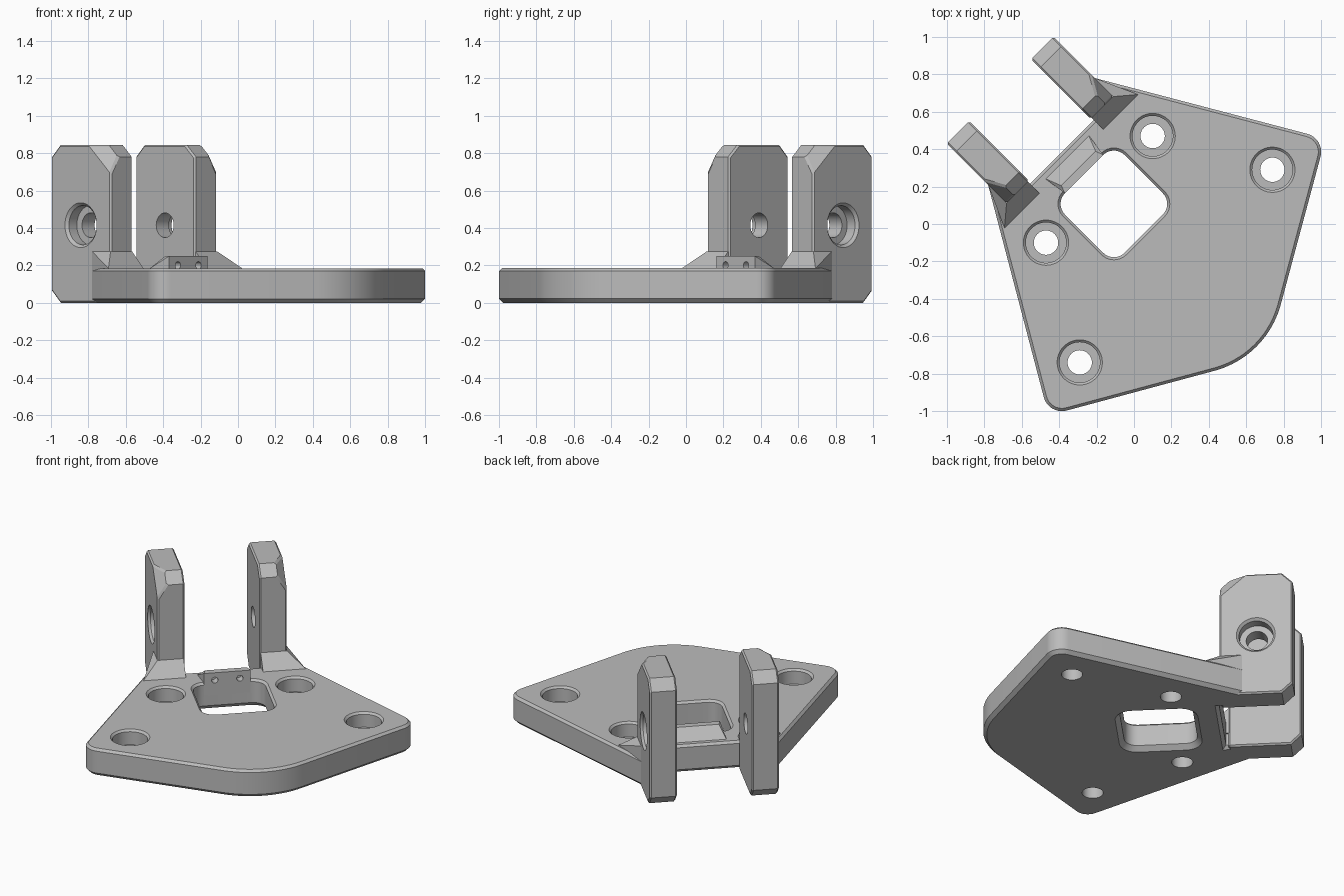
import bpy, bmesh
from math import sin, cos, pi, radians
from mathutils import Matrix, Vector

cube = bpy.data.objects.get("Cube")
if cube:
    bpy.data.objects.remove(cube, do_unlink=True)

grey = bpy.data.materials.new("plain_grey")
grey.use_nodes = True
COLOR = (0.5, 0.5, 0.5, 1)
grey.diffuse_color = COLOR
grey.node_tree.nodes["Principled BSDF"].inputs["Base Color"].default_value = COLOR


# ---- helpers: everything is built along its own symmetry axis (+y), then turned 45 degrees
def make(name, bm):
    bmesh.ops.recalc_face_normals(bm, faces=bm.faces[:])
    mesh = bpy.data.meshes.new(name)
    bm.to_mesh(mesh)
    bm.free()
    mesh.materials.append(grey)
    ob = bpy.data.objects.new(name, mesh)
    bpy.context.collection.objects.link(ob)
    return ob


def activate(ob):
    bpy.ops.object.select_all(action='DESELECT')
    ob.select_set(True)
    bpy.context.view_layer.objects.active = ob


def combine(ob, other, op):
    mod = ob.modifiers.new(op, 'BOOLEAN')
    mod.operation, mod.solver, mod.object = op, 'EXACT', other
    activate(ob)
    bpy.ops.object.modifier_apply(modifier=mod.name)
    bpy.data.objects.remove(other, do_unlink=True)


def loft(name, rings):
    bm = bmesh.new()
    loops = [[bm.verts.new(p) for p in ring] for ring in rings]
    n = len(loops[0])
    for a, b in zip(loops, loops[1:]):
        for i in range(n):
            j = (i + 1) % n
            bm.faces.new((a[i], a[j], b[j], b[i]))
    bm.faces.new(loops[0][::-1])
    bm.faces.new(loops[-1])
    return make(name, bm)


def hull(name, points):
    bm = bmesh.new()
    for p in points:
        bm.verts.new(p)
    bmesh.ops.convex_hull(bm, input=bm.verts[:])
    bmesh.ops.dissolve_limit(bm, angle_limit=radians(2), verts=bm.verts[:], edges=bm.edges[:])
    return make(name, bm)


def arc(cx, cy, r, a0, a1, n):
    angles = [radians(a0 + (a1 - a0) * i / n) for i in range(n + 1)]
    return [(cx + r * cos(a), cy + r * sin(a)) for a in angles]


def bore(profile, loc, axis):
    """Stepped round cutter: profile holds (radius, distance along axis)."""
    m = Matrix.Translation(loc) @ Vector(axis).to_track_quat('Z', 'Y').to_matrix().to_4x4()
    return loft("bore_cutter", [[m @ Vector((x, y, h)) for x, y in arc(0, 0, r, 0, 352.5, 47)]
                                for r, h in profile])


def rounded_square(half, r, cy, z):
    pts = []
    for k, (sx, sy) in enumerate([(1, 1), (-1, 1), (-1, -1), (1, -1)]):
        pts += arc(sx * (half - r), cy + sy * (half - r), r, 90 * k, 90 * k + 90, 8)
    return [(x, y, z) for x, y in pts]


# ---- base plate: five sided outline with rounded corners and chamfered rims
TOP = 0.185
side = arc(0.909, -0.364, 0.1, -60, 30, 10) + [(0.403, 0.70), (0.25, 0.70), (0.25, 0.545)]
outline = arc(0, -0.426, 0.5, -120, -60, 20) + side + [(-x, y) for x, y in reversed(side)]
bm = bmesh.new()
lower = bm.faces.new([bm.verts.new((x, y, 0)) for x, y in outline])
ext = bmesh.ops.extrude_face_region(bm, geom=[lower], use_keep_orig=True)
upper_verts = [v for v in ext["geom"] if isinstance(v, bmesh.types.BMVert)]
bmesh.ops.translate(bm, vec=(0, 0, TOP), verts=upper_verts)
for z, width in ((0, 0.022), (TOP, 0.015)):
    rim = [e for e in bm.edges if all(abs(v.co.z - z) < 1e-5 for v in e.verts)]
    bmesh.ops.bevel(bm, geom=rim, offset=width, segments=1, affect='EDGES')
plate = make("base_plate", bm)

# square window with chamfered rims
levels = [(0.265, -0.01), (0.225, 0.03), (0.225, TOP - 0.014), (0.249, TOP + 0.01)]
combine(plate, loft("window_cutter", [rounded_square(h, h - 0.145, 0.152, z) for h, z in levels]),
        'DIFFERENCE')

# ramped sensor block behind the window, with two pin holes
block = hull("ramp_block", [(s * x, y, z) for s in (-1, 1) for x, y, z in (
    (0.145, 0.376, 0.1), (0.145, 0.376, 0.25), (0.13, 0.42, 0.25),
    (0.165, 0.51, 0.18), (0.165, 0.51, 0.1))])
combine(plate, block, 'UNION')
for s in (-1, 1):
    combine(plate, bore([(0.02, 0), (0.02, 0.1)], (s * 0.078, 0.33, 0.2), (0, 1, 0)), 'DIFFERENCE')

for s in (-1, 1):
    # sloped gusset at the foot of each arm
    gusset = hull("gusset", [(s * x, y, z) for x, y, z in (
        (0.24, 0.474, TOP), (0.505, 0.474, TOP), (0.24, 0.56, 0.275), (0.403, 0.56, 0.275),
        (0.403, 0.70, 0.275), (0.24, 0.70, 0.275), (0.24, 0.474, 0.1), (0.505, 0.474, 0.1),
        (0.403, 0.70, 0.1), (0.24, 0.70, 0.1))])
    combine(plate, gusset, 'UNION')
    # counterbored screw holes
    for x, y in ((0.403, 0.262), (0.728, -0.318)):
        screw = bore([(0.065, -0.02), (0.065, 0.085), (0.108, 0.085), (0.108, TOP - 0.013),
                      (0.13, TOP + 0.009)], (s * x, y, 0), (0, 0, 1))
        combine(plate, screw, 'DIFFERENCE')

# ---- two upright arms with chamfered ends, an extra cut outer corner and a counterbored pivot
INNER, OUTER, MID = 0.233, 0.403, 0.347
common = [(0.56, 0), (0.945, 0), (1.011, 0.065), (1.011, 0.78), (0.945, 0.845)]
front_top = [(0.63, 0.845), (0.56, 0.78)]
corner_cut = [(0.73, 0.845), (0.56, 0.69)]
arms = []
for s, name in ((1, "left_arm"), (-1, "right_arm")):
    pts = [(s * x, y, z) for x, prof in ((INNER, common + front_top), (MID, front_top),
                                         (OUTER, common + corner_cut)) for y, z in prof]
    arm = hull(name, pts)
    bev = arm.modifiers.new("edge_chamfer", 'BEVEL')
    bev.width, bev.segments, bev.limit_method, bev.angle_limit = 0.01, 1, 'ANGLE', radians(60)
    activate(arm)
    bpy.ops.object.modifier_apply(modifier=bev.name)
    pivot = bore([(0.066, -0.05), (0.066, 0.095), (0.105, 0.095), (0.105, 0.155), (0.13, 0.18)],
                 (s * INNER, 0.785, 0.415), (s, 0, 0))
    combine(arm, pivot, 'DIFFERENCE')
    arms.append(arm)

# ---- turn into place and shade
for ob in [plate] + arms:
    ob.data.transform(Matrix.Rotation(pi / 4, 4, 'Z'))
    activate(ob)
    bpy.ops.object.shade_smooth_by_angle(angle=radians(25))
